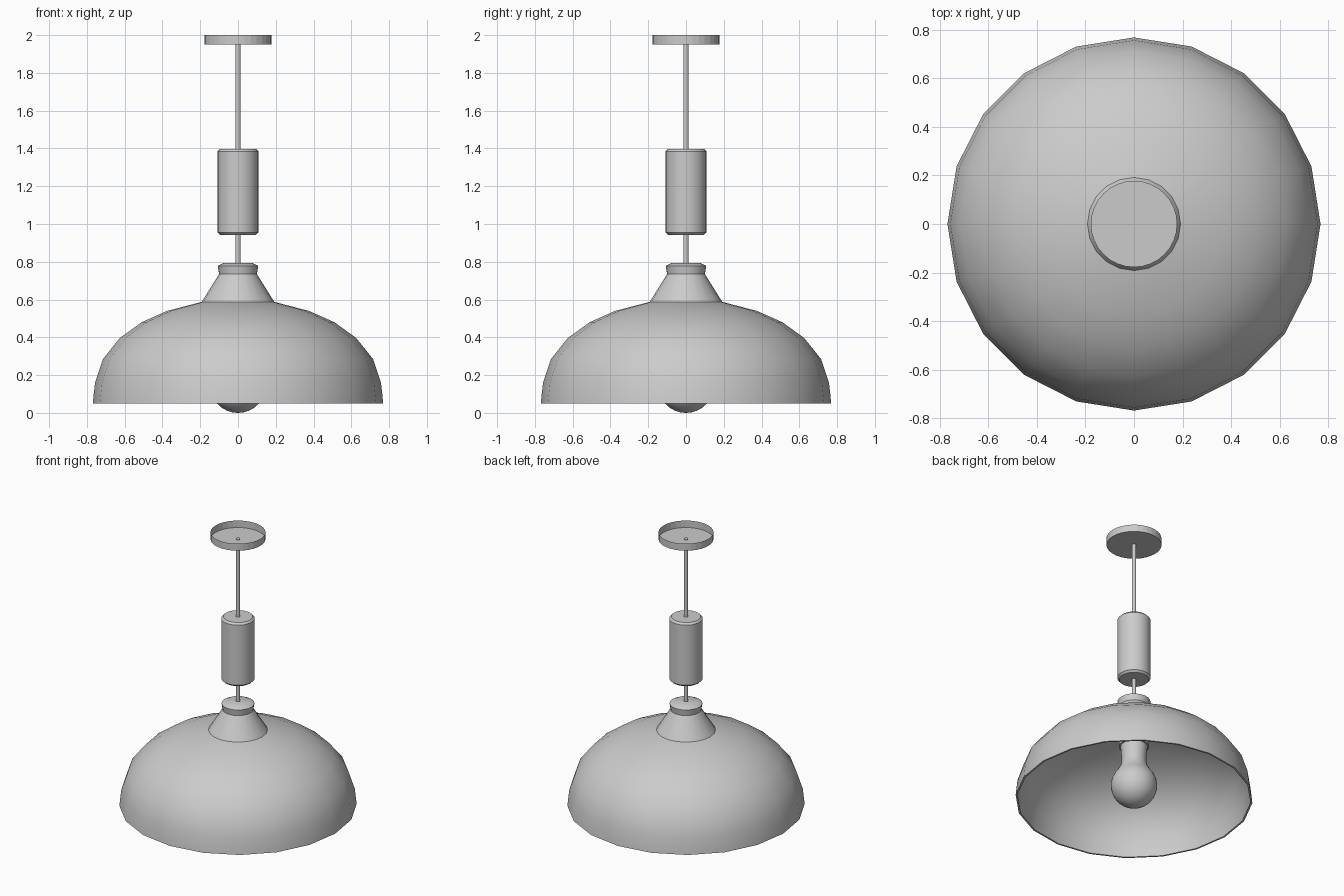
import bpy
import bmesh
import math

if "Cube" in bpy.data.objects:
    bpy.data.objects.remove(bpy.data.objects["Cube"])


def lathe(name, profile, sides, angle=35, smooth=True, closed=False):
    """Revolve (radius, z) points around the z axis; radius 0 becomes a pole."""
    bm = bmesh.new()
    rings = []
    for r, z in profile:
        if r == 0:
            rings.append([bm.verts.new((0, 0, z))] * sides)
        else:
            rings.append([bm.verts.new((r * math.cos(2 * math.pi * i / sides),
                                        r * math.sin(2 * math.pi * i / sides), z))
                          for i in range(sides)])
    pairs = list(zip(rings, rings[1:]))
    if closed:
        pairs.append((rings[-1], rings[0]))
    for a, b in pairs:
        for i in range(sides):
            j = (i + 1) % sides
            bm.faces.new(list(dict.fromkeys((a[i], a[j], b[j], b[i]))))
    bmesh.ops.recalc_face_normals(bm, faces=bm.faces)
    mesh = bpy.data.meshes.new(name)
    bm.to_mesh(mesh)
    bm.free()
    obj = bpy.data.objects.new(name, mesh)
    bpy.context.collection.objects.link(obj)
    if smooth:
        bpy.ops.object.select_all(action='DESELECT')
        obj.select_set(True)
        bpy.context.view_layer.objects.active = obj
        bpy.ops.object.shade_smooth_by_angle(angle=math.radians(angle))
    return obj


# Ceiling canopy: shallow dish open at the top
lathe("ceiling_canopy", [(0, 1.95), (0.178, 1.95), (0.178, 2.0)], 32, smooth=False)

# Suspension rod
lathe("rod", [(0, 0.78), (0.014, 0.78), (0.014, 1.955), (0, 1.955)], 16)

# Counterweight cylinder with chamfered ends
lathe("weight_cylinder", [(0, 0.943), (0.095, 0.943), (0.108, 0.956),
                          (0.108, 1.385), (0.095, 1.398), (0, 1.398)], 32)

# Flared neck cap on top of the shade
lathe("neck_cap", [(0.192, 0.588), (0.1, 0.735), (0.107, 0.778),
                   (0.075, 0.794), (0, 0.794)], 20, angle=40)

# Dome shade: outer skin, rim, inner skin
outer = [(0.1, 0.6), (0.19, 0.588), (0.375, 0.54), (0.51, 0.48), (0.625, 0.397),
         (0.715, 0.285), (0.757, 0.16), (0.769, 0.05)]
inner = [(0.757, 0.05), (0.745, 0.157), (0.704, 0.279), (0.617, 0.387),
         (0.504, 0.469), (0.371, 0.528), (0.187, 0.576), (0.1, 0.588)]
lathe("dome_shade", outer + inner, 20, closed=True)

# Bulb socket
lathe("bulb_socket", [(0, 0.44), (0.098, 0.44), (0.098, 0.6), (0, 0.6)], 24)

# Bulb: round globe blending into a short neck
globe = [(0.15 * math.sin(math.radians(a)), 0.15 - 0.15 * math.cos(math.radians(a)))
         for a in range(12, 140, 12)]
lathe("bulb", [(0, 0)] + globe + [(0.084, 0.3), (0.08, 0.34), (0.084, 0.39),
                                  (0.088, 0.45), (0, 0.45)], 32, angle=50)
